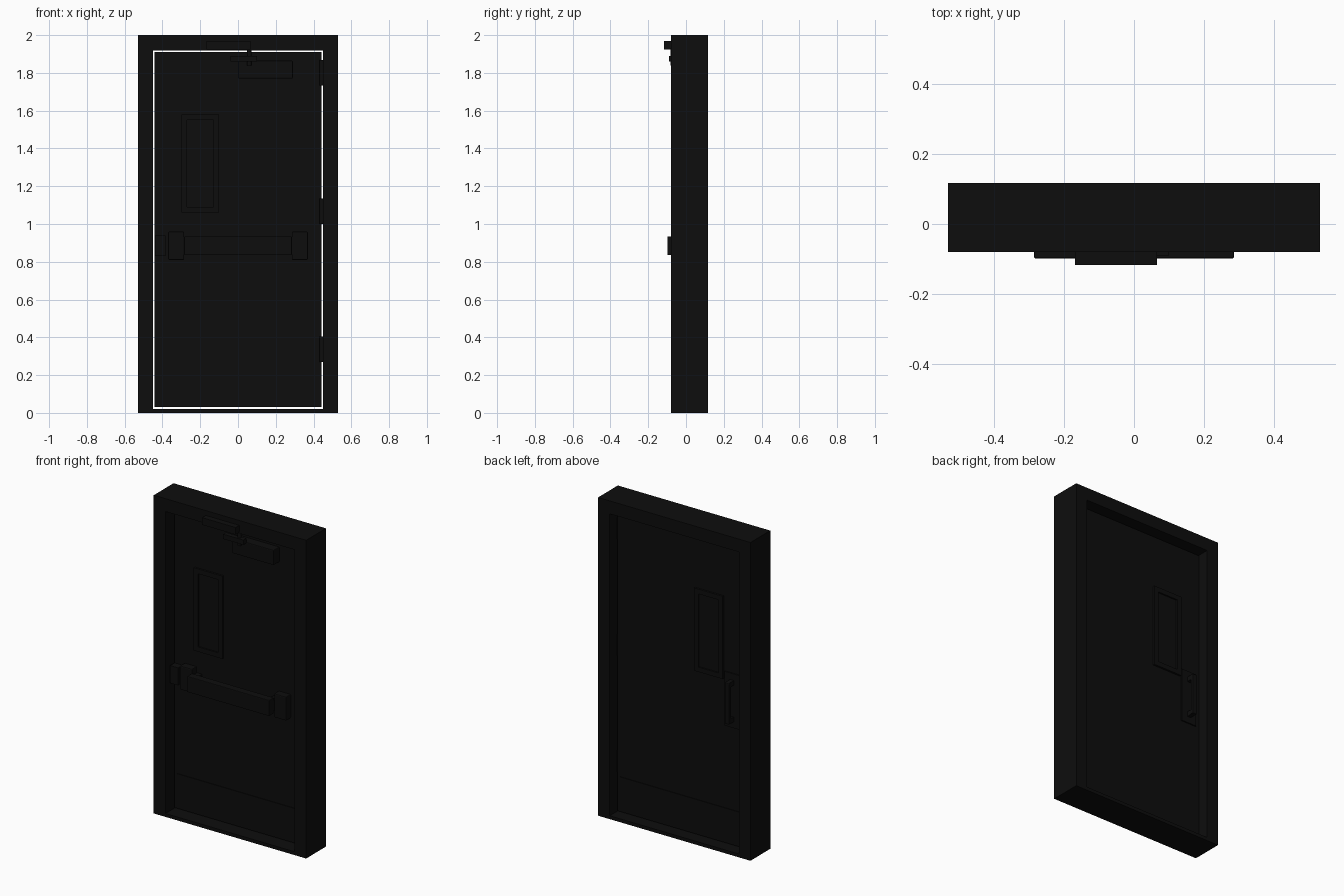
import bpy
import bmesh

cube = bpy.data.objects.get("Cube")
if cube:
    bpy.data.objects.remove(cube, do_unlink=True)

black = bpy.data.materials.new("black metal")
black.use_nodes = True
colour = (0.004, 0.004, 0.004, 1)
black.diffuse_color = colour
black.node_tree.nodes["Principled BSDF"].inputs["Base Color"].default_value = colour


def finish(name, bm):
    mesh = bpy.data.meshes.new(name)
    bmesh.ops.recalc_face_normals(bm, faces=bm.faces)
    bm.to_mesh(mesh)
    bm.free()
    mesh.materials.append(black)
    obj = bpy.data.objects.new(name, mesh)
    bpy.context.collection.objects.link(obj)
    return obj


def add_box(bm, xs, ys, zs):
    verts = bmesh.ops.create_cube(bm, size=1)["verts"]
    for v in verts:
        v.co = [r[0] if c < 0 else r[1] for c, r in zip(v.co, (xs, ys, zs))]


def box(name, xs, ys, zs, bevel=0):
    bm = bmesh.new()
    add_box(bm, xs, ys, zs)
    obj = finish(name, bm)
    if bevel:
        mod = obj.modifiers.new("soft edges", "BEVEL")
        mod.width = bevel
        mod.segments = 2
    return obj


def ring(name, xs, ys, zs, sides, top, bottom):
    """Rectangular surround made of two uprights and two rails."""
    bm = bmesh.new()
    add_box(bm, (xs[0], xs[0] + sides), ys, zs)
    add_box(bm, (xs[1] - sides, xs[1]), ys, zs)
    inner = (xs[0] + sides, xs[1] - sides)
    add_box(bm, inner, ys, (zs[1] - top, zs[1]))
    add_box(bm, inner, ys, (zs[0], zs[0] + bottom))
    return finish(name, bm)


def cylinder(name, x, y, zs, radius):
    bpy.ops.mesh.primitive_cylinder_add(
        vertices=16, radius=radius, depth=zs[1] - zs[0],
        location=(x, y, (zs[0] + zs[1]) / 2))
    obj = bpy.context.object
    obj.name = name
    obj.data.materials.append(black)
    bpy.ops.object.shade_smooth_by_angle()
    return obj


FRONT, BACK = 0.0, 0.052

# Frame and door leaf, with a narrow clearance all round
ring("door_frame", (-0.53, 0.53), (-0.08, 0.117), (0, 2), 0.081, 0.081, 0.021)
box("door_leaf", (-0.441, 0.441), (FRONT, BACK), (0.03, 1.91))

# Kick plates and window surrounds on both faces
for side, inner, outer in (("front", FRONT, -0.005), ("back", BACK, BACK + 0.005)):
    box(side + "_kick_plate", (-0.42, 0.42), (inner, outer), (0.05, 0.25))
    trim = inner + (outer - inner) * 2.4
    ring(side + "_window_trim", (-0.30, -0.10), (inner, trim), (1.06, 1.58),
         0.03, 0.03, 0.03)
    box(side + "_window_pane", (-0.27, -0.13),
        (inner, inner + (outer - inner) / 2), (1.09, 1.55))

# Push bar with its end housings and latch
for side, sign in (("left", 1), ("right", -1)):
    xs = sorted((sign * 0.285, sign * 0.37))
    box(side + "_bar_housing", xs, (-0.05, FRONT), (0.81, 0.96), 0.006)
    arm = sorted((sign * 0.25, sign * 0.285))
    box(side + "_bar_bracket", arm, (-0.065, FRONT), (0.85, 0.92))
box("push_bar", (-0.285, 0.285), (-0.098, -0.05), (0.835, 0.935), 0.004)
box("latch_strike", (-0.44, -0.385), (-0.045, FRONT), (0.83, 0.94))

# Door closer: shoe on the header, arm and body on the leaf
box("closer_shoe", (-0.168, 0.065), (-0.117, -0.08), (1.925, 1.97))
box("closer_arm", (-0.04, 0.10), (-0.09, -0.06), (1.86, 1.89))
cylinder("closer_spindle", 0.06, -0.07, (1.84, 1.93), 0.012)
box("closer_body", (0.0, 0.29), (-0.06, FRONT), (1.77, 1.865), 0.005)

# Hinges
for i, z in enumerate((0.337, 1.067, 1.80)):
    span = (z - 0.067, z + 0.067)
    cylinder(f"hinge_knuckle_{i + 1}", 0.445, -0.012, span, 0.014)
    box(f"hinge_leaf_{i + 1}", (0.435, 0.455), (-0.005, 0.045), span)

# Pull handle on the back
box("handle_plate", (-0.415, -0.308), (BACK, BACK + 0.008), (0.77, 1.11))
box("pull_grip", (-0.377, -0.347), (0.09, 0.112), (0.81, 1.07), 0.005)
for label, z in (("lower", 0.81), ("upper", 1.04)):
    box(label + "_grip_post", (-0.375, -0.349), (BACK, 0.1), (z, z + 0.03))
